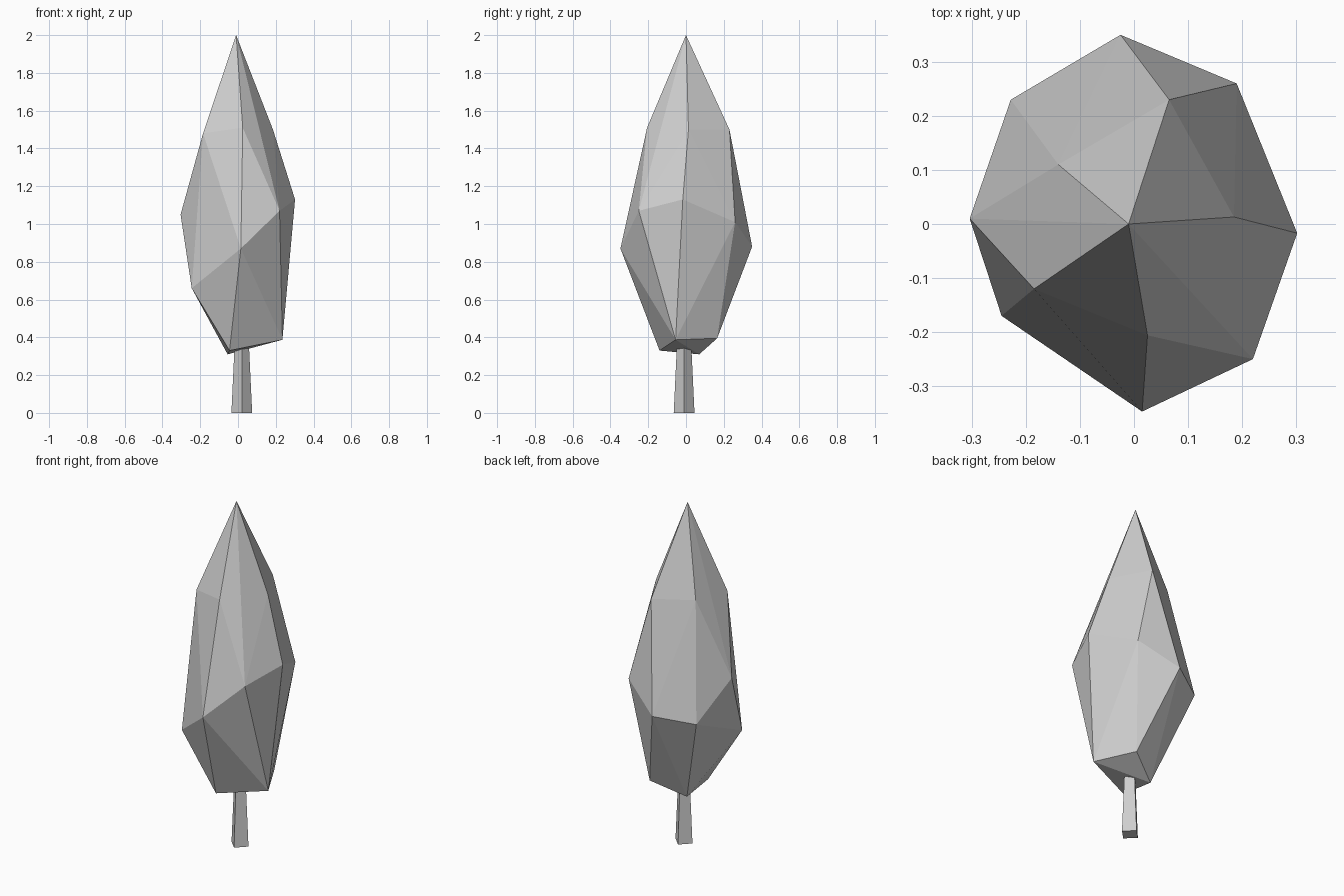
import bpy
import bmesh
from mathutils import Matrix, Vector

cube = bpy.data.objects.get("Cube")
if cube:
    bpy.data.objects.remove(cube, do_unlink=True)

# One plain grey for the whole tree
GREY = (0.62, 0.62, 0.62, 1.0)
grey = bpy.data.materials.new("light_grey")
grey.use_nodes = True
grey.diffuse_color = GREY
grey.node_tree.nodes["Principled BSDF"].inputs["Base Color"].default_value = GREY


def add_object(name, bm):
    bmesh.ops.recalc_face_normals(bm, faces=bm.faces)
    mesh = bpy.data.meshes.new(name)
    bm.to_mesh(mesh)
    bm.free()
    mesh.materials.append(grey)
    obj = bpy.data.objects.new(name, mesh)
    bpy.context.collection.objects.link(obj)
    return obj


# Crown: a faceted convex shell around irregular rings of points
tip = [(-0.01, 0, 2)]
shoulder = [(0.065, 0.23, 1.5), (0.185, 0.013, 1.5), (0.025, -0.206, 1.51),
            (-0.185, -0.12, 1.48), (-0.14, 0.11, 1.5)]
belly = [(-0.025, 0.35, 0.88), (0.19, 0.26, 1.01), (0.302, -0.017, 1.13),
         (0.22, -0.25, 1.07), (0.015, -0.347, 0.87), (-0.245, -0.17, 0.66),
         (-0.304, 0.01, 1.05), (-0.228, 0.23, 0.84)]
base = [(0.235, -0.055, 0.387), (0.12, 0.165, 0.395),
        (-0.055, 0.07, 0.31), (-0.045, -0.14, 0.33)]

bm = bmesh.new()
for point in tip + shoulder + belly + base:
    bm.verts.new(point)
bmesh.ops.convex_hull(bm, input=bm.verts[:])
add_object("crown", bm)

# Trunk: a tapered four-sided post with its corners on the axes
bottom, top = 0.0, 0.4
bm = bmesh.new()
bmesh.ops.create_cone(bm, cap_ends=True, segments=4, radius1=0.055,
                      radius2=0.036, depth=top - bottom,
                      matrix=Matrix.Translation(Vector((0.02, -0.01, (top + bottom) / 2))))
add_object("trunk", bm)
